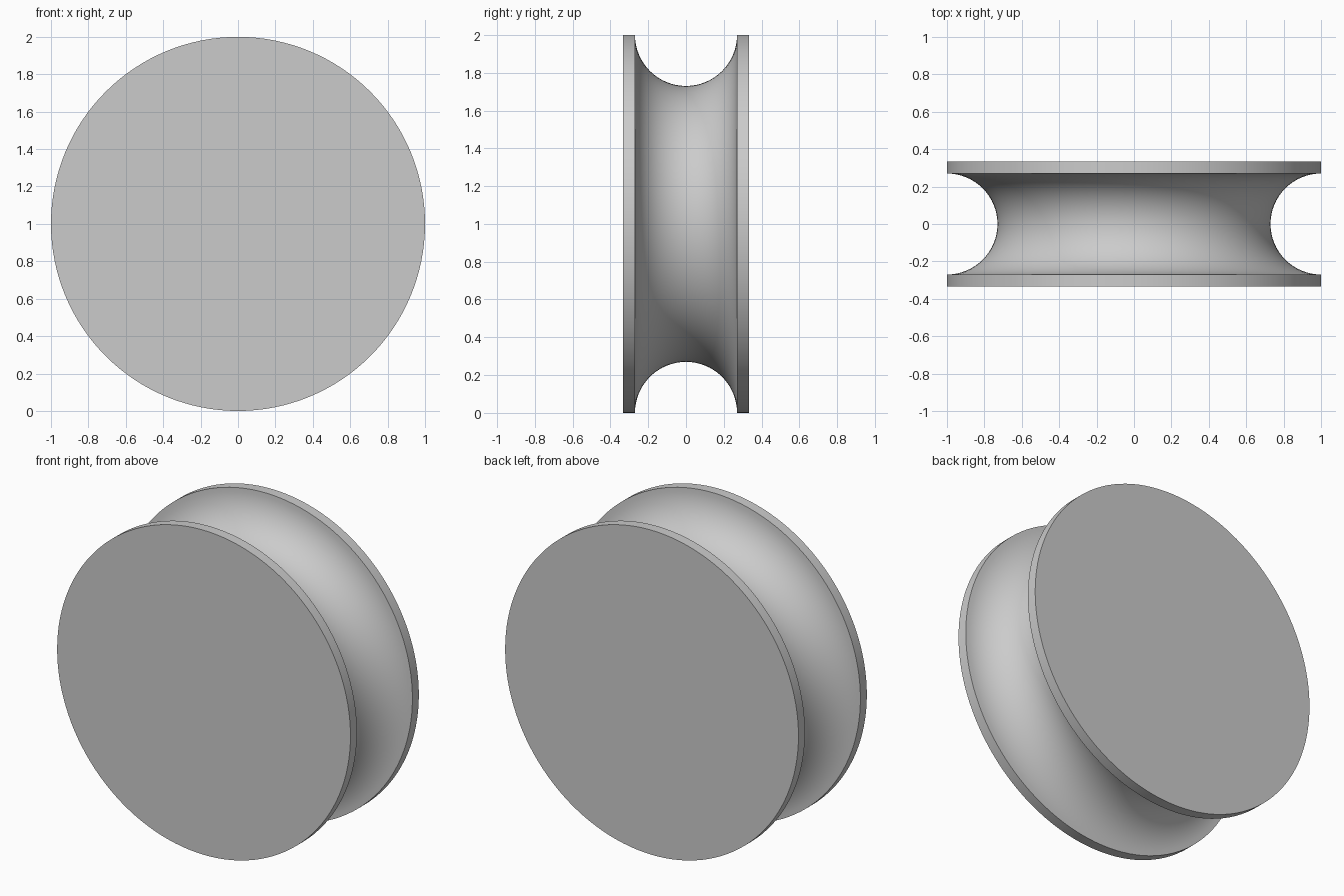
import bpy, bmesh
from math import sin, cos, pi, radians
from mathutils import Matrix

cube = bpy.data.objects.get("Cube")
if cube:
    bpy.data.objects.remove(cube, do_unlink=True)

RADIUS, HALF_WIDTH, GROOVE = 1.0, 0.333, 0.27
ARC_STEPS, SIDES = 32, 128

# Plain grey material
grey = bpy.data.materials.new("plain grey")
grey.use_nodes = True
colour = (0.6, 0.6, 0.6, 1)
grey.diffuse_color = colour
grey.node_tree.nodes["Principled BSDF"].inputs["Base Color"].default_value = colour

# Rim profile (radius, height): flat flanges around a half-round groove
profile = [(RADIUS, -HALF_WIDTH)]
for i in range(ARC_STEPS + 1):
    a = pi * i / ARC_STEPS
    profile.append((RADIUS - GROOVE * sin(a), -GROOVE * cos(a)))
profile.append((RADIUS, HALF_WIDTH))

# Revolve the profile and close both sides with flat discs
bm = bmesh.new()
rings = [[bm.verts.new((r * cos(2 * pi * k / SIDES), r * sin(2 * pi * k / SIDES), z))
          for k in range(SIDES)] for r, z in profile]
for low, high in zip(rings, rings[1:]):
    for k in range(SIDES):
        n = (k + 1) % SIDES
        bm.faces.new((low[k], low[n], high[n], high[k]))
bm.faces.new(rings[0][::-1])
bm.faces.new(rings[-1])

# Stand the wheel upright with its axle along y
bm.transform(Matrix.Translation((0, 0, RADIUS)) @ Matrix.Rotation(pi / 2, 4, "X"))
bmesh.ops.recalc_face_normals(bm, faces=bm.faces)
mesh = bpy.data.meshes.new("grooved_wheel")
bm.to_mesh(mesh)
bm.free()
mesh.materials.append(grey)
wheel = bpy.data.objects.new("grooved_wheel", mesh)
bpy.context.collection.objects.link(wheel)

# Smooth curves with crisp rim edges
bpy.ops.object.select_all(action="DESELECT")
wheel.select_set(True)
bpy.context.view_layer.objects.active = wheel
bpy.ops.object.shade_smooth_by_angle(angle=radians(30))
